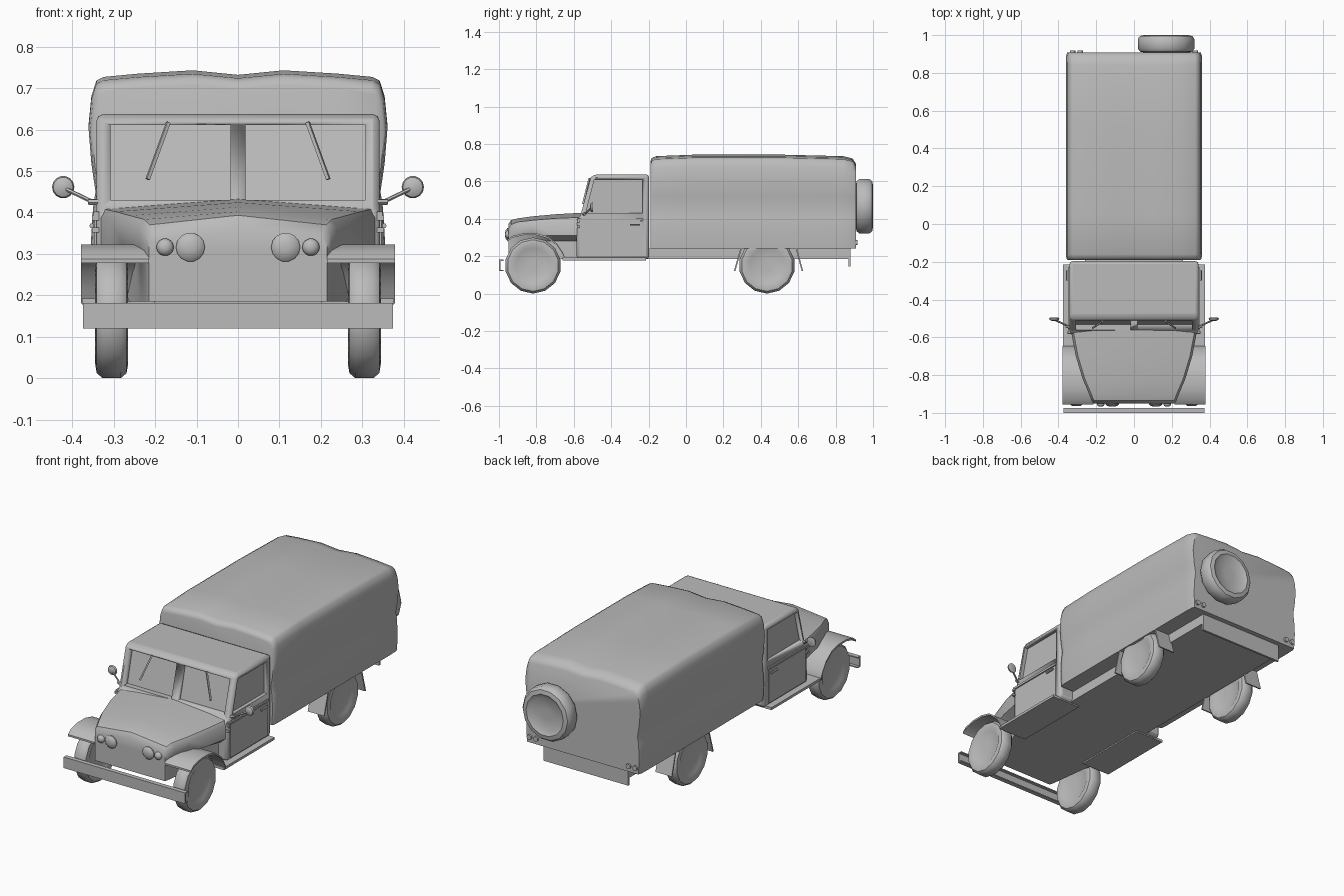
import bpy, bmesh, math
from mathutils import Vector, Matrix

if "Cube" in bpy.data.objects:
    bpy.data.objects.remove(bpy.data.objects["Cube"])

grey = bpy.data.materials.new("plain_grey")
grey.use_nodes = True
grey.diffuse_color = (0.5, 0.5, 0.5, 1)
grey.node_tree.nodes["Principled BSDF"].inputs["Base Color"].default_value = (0.5, 0.5, 0.5, 1)


def finish(name, bm, angle=40):
    bmesh.ops.recalc_face_normals(bm, faces=bm.faces)
    mesh = bpy.data.meshes.new(name)
    bm.to_mesh(mesh)
    bm.free()
    mesh.materials.append(grey)
    ob = bpy.data.objects.new(name, mesh)
    bpy.context.collection.objects.link(ob)
    bpy.ops.object.select_all(action="DESELECT")
    ob.select_set(True)
    bpy.context.view_layer.objects.active = ob
    bpy.ops.object.shade_smooth_by_angle(angle=math.radians(angle))
    return ob


def loft(name, rings, angle=40):
    """Skin matching rings of points and cap both ends."""
    bm = bmesh.new()
    rows = [[bm.verts.new(p) for p in ring] for ring in rings]
    n = len(rows[0])
    for a, b in zip(rows, rows[1:]):
        for i in range(n):
            j = (i + 1) % n
            bm.faces.new((a[i], a[j], b[j], b[i]))
    bm.faces.new(rows[0])
    bm.faces.new(rows[-1])
    return finish(name, bm, angle)


def prism(name, yz, x0, x1, angle=40):
    """Extrude a side profile across x."""
    return loft(name, [[(x, y, z) for y, z in yz] for x in (x0, x1)], angle)


def box(name, x0, x1, y0, y1, z0, z1):
    return prism(name, [(y0, z0), (y1, z0), (y1, z1), (y0, z1)], x0, x1)


def lathe(name, profile, centre, axis, segments=14):
    """Spin (radius, offset) pairs about an axis through centre."""
    turn = Vector((0, 0, 1)).rotation_difference(Vector(axis)).to_matrix()
    rings = []
    for r, h in profile:
        ring = []
        for i in range(segments):
            a = math.tau * i / segments
            p = Vector((r * math.cos(a), r * math.sin(a), h))
            ring.append(Vector(centre) + turn @ p)
        rings.append(ring)
    return loft(name, rings)


def rod(name, a, b, radius, segments=6):
    a, b = Vector(a), Vector(b)
    return lathe(name, [(radius, 0), (radius, (b - a).length)], a, b - a, segments)


def strip(name, path, thick, x0, x1):
    """Curved sheet following a side path."""
    return prism(name, path + [(y, z - thick) for y, z in reversed(path)], x0, x1)


def both(z_points):
    """Mirror right-half (x, z) outline into a closed ring, bottom to top."""
    return z_points + [(-x, z) for x, z in reversed(z_points) if x > 0]


# Cargo body: tub below, billowing canvas above, lofted from front to back
outline = both([(0.35, 0.24), (0.355, 0.33), (0.35, 0.41), (0.344, 0.45),
                (0.354, 0.52), (0.361, 0.61), (0.354, 0.68), (0.342, 0.718),
                (0.325, 0.727), (0.24, 0.735), (0.11, 0.743), (0, 0.732)])
rings = []
for y, width, drop in ((-0.19, 0.975, 0.035), (-0.183, 0.99, 0.018), (-0.16, 1, 0.008),
                       (0.05, 1, 0), (0.5, 1, 0), (0.84, 1, 0.008),
                       (0.89, 0.995, 0.02), (0.908, 0.98, 0.045)):
    rings.append([(x * width, y, z - drop * max(0, (z - 0.45) / 0.28)) for x, z in outline])
loft("cargo_body", rings, 50)

# Frame under the cargo body with the rear crossbar
box("frame", -0.26, 0.26, -0.6, 0.875, 0.185, 0.242)
box("rear_crossbar", -0.26, 0.26, 0.868, 0.88, 0.145, 0.24)

# Cab with recessed panes
cab = prism("cab", [(-0.197, 0.185), (-0.197, 0.637), (-0.49, 0.637), (-0.51, 0.62),
                    (-0.565, 0.415), (-0.585, 0.4), (-0.585, 0.185)], -0.342, 0.342)
bevel = cab.modifiers.new("bevel", "BEVEL")
bevel.width, bevel.segments, bevel.limit_method = 0.016, 2, "ANGLE"
bevel.angle_limit = math.radians(40)
cutters = []
for s in (1, -1):
    cutters.append(prism("screen_cutter", [(-0.64, 0.43), (-0.532, 0.43), (-0.487, 0.611),
                                           (-0.58, 0.611)], 0.018 * s, 0.308 * s))
    cutters.append(prism("door_window_cutter", [(-0.535, 0.432), (-0.49, 0.61), (-0.232, 0.61),
                                                (-0.232, 0.432)], 0.322 * s, 0.42 * s))
for cutter in cutters:
    cut = cab.modifiers.new("cut", "BOOLEAN")
    cut.object, cut.solver = cutter, "EXACT"
graph = bpy.context.evaluated_depsgraph_get()
cut_mesh = bpy.data.meshes.new_from_object(cab.evaluated_get(graph))
cab.modifiers.clear()
cab.data = cut_mesh
for cutter in cutters:
    bpy.data.objects.remove(cutter)

# Bonnet tapering to the nose, with a central ridge
rings = []
for y, w, low, edge, ridge in ((-0.56, 0.335, 0.3, 0.408, 0.432), (-0.7, 0.308, 0.25, 0.402, 0.424),
                               (-0.82, 0.272, 0.235, 0.392, 0.413), (-0.9, 0.238, 0.225, 0.383, 0.402),
                               (-0.935, 0.225, 0.22, 0.37, 0.393), (-0.95, 0.215, 0.215, 0.345, 0.37)):
    half = [(low, 0.185), (low, 0.28), (w, 0.31), (w, edge - 0.02), (w - 0.012, edge), (0, ridge)]
    rings.append([(x, y, z) for x, z in both(half)])
loft("bonnet", rings)

# Front bumper channel
prism("front_bumper", [(-0.975, 0.12), (-1, 0.12), (-1, 0.181), (-0.975, 0.181),
                       (-0.975, 0.175), (-0.992, 0.175), (-0.992, 0.126), (-0.975, 0.126)],
      -0.374, 0.374)

tyre = [(0.03, -0.028), (0.095, -0.03), (0.115, -0.04), (0.138, -0.036), (0.15, -0.022),
        (0.15, 0.022), (0.138, 0.036), (0.115, 0.04), (0.095, 0.03), (0.03, 0.028)]
lathe("spare_wheel", [(r, h * 1.15) for r, h in tyre], (0.17, 0.954, 0.467), (0, 1, 0))

arch = [(-0.955, 0.288), (-0.93, 0.308), (-0.87, 0.322), (-0.8, 0.322), (-0.74, 0.306),
        (-0.69, 0.268), (-0.662, 0.225), (-0.645, 0.19)]

for s, side in ((1, "left"), (-1, "right")):
    # Wheels and mudguards
    for end, y in (("front", -0.818), ("rear", 0.433)):
        lathe(f"{end}_wheel_{side}", tyre, (0.305 * s, y, 0.15), (1, 0, 0))
    strip(f"front_mudguard_{side}", arch, 0.01, 0.215 * s, 0.379 * s)
    for end, y0, y1 in (("fore", 0.292, 0.256), ("aft", 0.585, 0.618)):
        prism(f"{end}_flap_{side}", [(y0, 0.245), (y1, 0.122), (y1 + 0.008, 0.122),
                                     (y0 + 0.008, 0.245)], 0.25 * s, 0.35 * s)
    box(f"running_board_{side}", 0.2 * s, 0.376 * s, -0.66, -0.215, 0.178, 0.192)

    # Door panel, belt rail, hinges and handle
    box(f"door_{side}", 0.335 * s, 0.346 * s, -0.56, -0.235, 0.2, 0.385)
    box(f"belt_rail_{side}", 0.335 * s, 0.349 * s, -0.58, -0.23, 0.39, 0.402)
    for z in (0.357, 0.386):
        box(f"hinge_{side}", 0.335 * s, 0.353 * s, -0.582, -0.566, z - 0.006, z + 0.006)
    rod(f"door_handle_{side}", (0.353 * s, -0.3, 0.368), (0.353 * s, -0.245, 0.368), 0.006)

    # Headlights and side lights as shallow domes
    for name, x, r in (("headlight", 0.115, 0.035), ("side_light", 0.176, 0.021)):
        lathe(f"{name}_{side}", [(r, -0.01), (r, 0.008), (r * 0.75, 0.016), (r * 0.3, 0.02)],
              (x * s, -0.947, 0.316), (0, -1, 0))

    # Mirror on its bent arm
    rod(f"mirror_mount_{side}", (0.33 * s, -0.55, 0.425), (0.36 * s, -0.54, 0.425), 0.008)
    rod(f"mirror_arm_{side}", (0.35 * s, -0.54, 0.425), (0.425 * s, -0.505, 0.461), 0.005)
    lathe(f"mirror_{side}", [(0.012, -0.012), (0.024, -0.006), (0.027, 0.004), (0.022, 0.006)],
          (0.422 * s, -0.502, 0.461), (0, 1, 0))

    # Wiper hanging from the top of the windscreen
    rod(f"wiper_{side}", (0.168 * s, -0.516, 0.617), (0.218 * s, -0.55, 0.48), 0.006, 4)

    # Paired tail lights
    for x in (0.285, 0.325):
        rod(f"tail_light_{side}", (x * s, 0.9, 0.272), (x * s, 0.918, 0.272), 0.014, 10)
